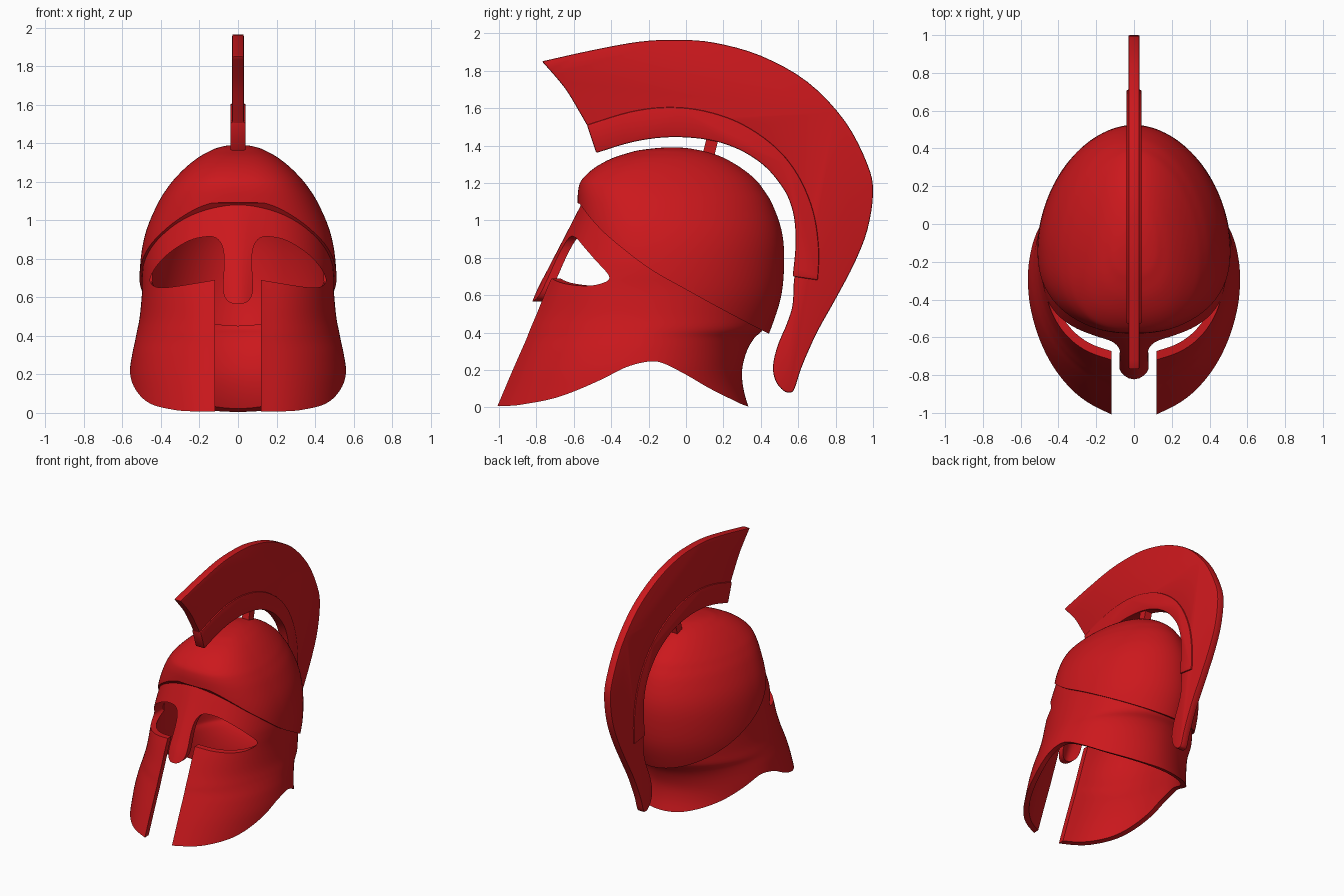
import bpy, bmesh, math

if "Cube" in bpy.data.objects:
    bpy.data.objects.remove(bpy.data.objects["Cube"])

red = bpy.data.materials.new("red_paint")
red.diffuse_color = (0.6, 0.009, 0.012, 1)
red.use_nodes = True
red.node_tree.nodes["Principled BSDF"].inputs["Base Color"].default_value = red.diffuse_color


def smooth(pts, n=5):
    """Catmull-Rom curve through points of any dimension."""
    out = []
    for i in range(len(pts) - 1):
        a, b, c, d = pts[max(i - 1, 0)], pts[i], pts[i + 1], pts[min(i + 2, len(pts) - 1)]
        for k in range(n):
            t = k / n
            out.append(tuple(q + 0.5 * t * (r - p + t * (2*p - 5*q + 4*r - s + t * (3*(q - r) + s - p)))
                             for p, q, r, s in zip(a, b, c, d)))
    return out + [pts[-1]]


def make(name, bm):
    me = bpy.data.meshes.new(name)
    bm.to_mesh(me)
    bm.free()
    ob = bpy.data.objects.new(name, me)
    bpy.context.collection.objects.link(ob)
    me.materials.append(red)
    return ob


def prism(name, pts, axis, lo, hi):
    """Outline extruded along x (points are y, z) or along y (points are x, z)."""
    bm = bmesh.new()
    rings = []
    for h in (lo, hi):
        rings.append([bm.verts.new((h, p, q) if axis == 'x' else (p, h, q)) for p, q in pts])
    bm.faces.new(rings[0])
    bm.faces.new(rings[1][::-1])
    n = len(pts)
    for i in range(n):
        j = (i + 1) % n
        bm.faces.new((rings[0][j], rings[0][i], rings[1][i], rings[1][j]))
    bmesh.ops.recalc_face_normals(bm, faces=bm.faces)
    return make(name, bm)


def shell(name, rows, nback, nose=0.0, cap=False, seg=144):
    """Loft of egg-shaped rings: z, front y, back y, half width, widest y, front exponent."""
    bm = bmesh.new()
    rings = []
    for z, yf, yb, w, yc, nf in rows:
        fade = min(1, max(0, (1.15 - z) / 0.5))
        ring = []
        for j in range(seg):
            a = 2 * math.pi * j / seg
            s, c = math.sin(a), math.cos(a)
            e = 2 / (nf if c > 0 else nback)
            x = math.copysign(w * abs(s) ** e, s)
            if c > 0:
                y = yc + (yf - yc) * c ** e - nose * fade * math.exp(-(x / 0.09) ** 2)
            else:
                y = yc + (yb - yc) * abs(c) ** e
            ring.append(bm.verts.new((x, y, z)))
        rings.append(ring)
    for r0, r1 in zip(rings, rings[1:]):
        for j in range(seg):
            k = (j + 1) % seg
            bm.faces.new((r0[j], r0[k], r1[k], r1[j]))
    if cap:
        bm.faces.new(rings[-1])
    ob = make(name, bm)
    mod = ob.modifiers.new("thickness", 'SOLIDIFY')
    mod.thickness, mod.offset = 0.04, -1
    return ob


def cut(ob, cutter, op):
    mod = ob.modifiers.new(op, 'BOOLEAN')
    mod.operation, mod.object, mod.solver = op, cutter, 'EXACT'
    cutter.hide_render = True


def bevel(ob, width):
    mod = ob.modifiers.new("bevel", 'BEVEL')
    mod.width, mod.segments, mod.limit_method = width, 2, 'ANGLE'
    mod.angle_limit = math.radians(50)


# diagonal ridge between skull cap and face guard, as (y, z)
ridge = smooth([(-.57, 1.09), (-.5, 1.0), (-.4, .9), (-.2, .745), (0, .63), (.2, .52), (.42, .405), (.6, .32)])

# skull cap
cap_rows = smooth([(.3, -.58, .40, .46), (.41, -.58, .45, .49), (.6, -.58, .51, .512), (.8, -.58, .525, .505),
                   (.95, -.58, .51, .475), (1.09, -.58, .46, .415), (1.17, -.575, .41, .365),
                   (1.22, -.555, .37, .325), (1.28, -.49, .295, .265), (1.33, -.40, .21, .20),
                   (1.36, -.31, .135, .145), (1.375, -.25, .07, .11), (1.387, -.15, 0, .06),
                   (1.39, -.09, -.07, .01)], 4)
cap_rows = [(z, f, b, w, f + (b - f) * .4, 2.5) for z, f, b, w in cap_rows]
skull_cap = shell("skull_cap", cap_rows, 1.9, cap=True)
above = prism("above_ridge_cutter", [(-.8, 1.13)] + ridge + [(.8, 1.6), (-.8, 1.6)], 'x', -1, 1)
cut(skull_cap, above, 'INTERSECT')

# face guard: cheeks, nasal and neck guard
guard_rows = smooth([(-.05, -1.04, .355, .57, -.27, 2), (0, -1.02, .335, .57, -.27, 2),
                     (.1, -.977, .307, .568, -.27, 2), (.2, -.934, .30, .565, -.26, 2),
                     (.3, -.89, .325, .55, -.25, 2), (.37, -.86, .365, .535, -.23, 2),
                     (.42, -.84, .415, .525, -.2, 2.05), (.5, -.805, .44, .51, -.18, 2.1),
                     (.63, -.75, .47, .498, -.16, 2.2), (.72, -.71, .475, .497, -.15, 2.2),
                     (.8, -.676, .475, .49, -.15, 2.2), (.93, -.62, .46, .462, -.15, 2.2),
                     (1.08, -.556, .43, .415, -.15, 2.2), (1.2, -.5, .38, .34, -.15, 2.2)], 4)
face_guard = shell("face_guard", guard_rows, 1.9, nose=.045)
hem = smooth([(-1.2, .003), (-.95, .008), (-.85, .02), (-.72, .045), (-.6, .085), (-.45, .15), (-.32, .215),
              (-.2, .245), (-.12, .235), (0, .175), (.12, .105), (.25, .04), (.33, .006), (.42, 0)])
below = prism("below_ridge_cutter",
              hem + [(.7, .32)] + [(y, z + .03) for y, z in reversed(ridge)] + [(-1.2, 1.2)], 'x', -1, 1)
cut(face_guard, below, 'INTERSECT')

# eye holes and mouth slot in one mirrored outline
half = [(.12, -.1)] + smooth([(.12, .69), (.3, .66), (.4, .65), (.445, .665), (.455, .70), (.42, .765), (.35, .835),
                              (.25, .895), (.16, .915), (.11, .905), (.08, .86), (.072, .78), (.078, .65),
                              (.065, .595), (.035, .57), (0, .565)])
opening = prism("face_opening_cutter", half + [(-x, z) for x, z in reversed(half[:-1])], 'y', -1.3, -.3)
cut(face_guard, opening, 'DIFFERENCE')

# crest plume
outer = smooth([(-.77, 1.85), (-.5, 1.91), (-.25, 1.955), (-.05, 1.965), (.15, 1.95), (.4, 1.88), (.65, 1.74),
                (.85, 1.53), (.97, 1.3), (1.0, 1.15), (.97, .95), (.9, .77), (.8, .58), (.7, .4), (.62, .22),
                (.58, .1), (.555, .08), (.52, .09), (.48, .14), (.465, .22), (.49, .33), (.54, .45), (.57, .55),
                (.58, .7), (.62, .85), (.62, 1.0), (.55, 1.2), (.42, 1.36), (.25, 1.46), (0, 1.5), (-.3, 1.49),
                (-.5, 1.45)], 4)
front_edge = smooth([(-.53, 1.51), (-.57, 1.58), (-.65, 1.71), (-.77, 1.85)])[:-1]
plume = prism("crest_plume", outer + front_edge, 'x', -.03, .03)
bevel(plume, .008)

# crest holder band
band_top = smooth([(-.53, 1.51), (-.3, 1.58), (-.1, 1.605), (.1, 1.585), (.3, 1.515), (.48, 1.39), (.6, 1.24),
                   (.68, 1.05), (.71, .85), (.705, .68)])
band_low = smooth([(.57, .70), (.585, .85), (.583, .97), (.565, 1.07), (.52, 1.17), (.42, 1.29), (.28, 1.38),
                   (.12, 1.43), (-.08, 1.445), (-.28, 1.42), (-.48, 1.36)])
holder = prism("crest_holder", band_top + band_low, 'x', -.04, .04)
bevel(holder, .008)

# crest support post
post = prism("crest_post", [(.085, 1.34), (.145, 1.32), (.175, 1.44), (.115, 1.46)], 'x', -.03, .03)

# apply modifiers, drop cutters, shade
parts = [skull_cap, face_guard, plume, holder, post]
deps = bpy.context.evaluated_depsgraph_get()
meshes = [bpy.data.meshes.new_from_object(p.evaluated_get(deps)) for p in parts]
for p, me in zip(parts, meshes):
    p.modifiers.clear()
    p.data = me
for c in (above, below, opening):
    bpy.data.objects.remove(c)
for p in parts:
    bpy.ops.object.select_all(action='DESELECT')
    p.select_set(True)
    bpy.context.view_layer.objects.active = p
    bpy.ops.object.shade_smooth_by_angle(angle=math.radians(35))
